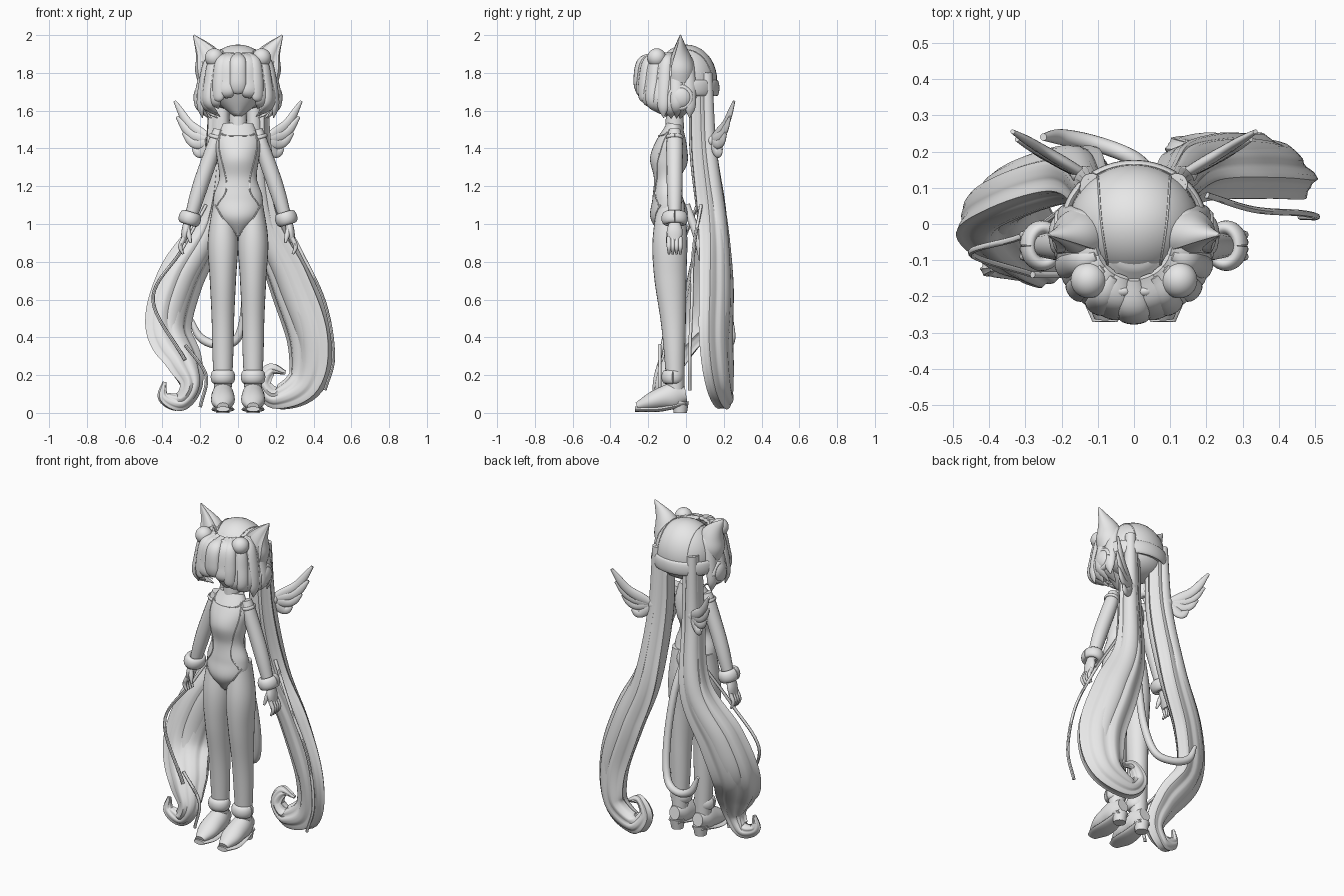
import bpy
import bmesh
from math import sin, cos, pi, radians
from mathutils import Vector, Matrix
from mathutils.bvhtree import BVHTree

default_cube = bpy.data.objects.get("Cube")
if default_cube:
    bpy.data.objects.remove(default_cube, do_unlink=True)

AXIS_X, AXIS_Y, AXIS_Z = Matrix.Identity(3)

clay = bpy.data.materials.new("plain_grey")
clay.use_nodes = True
clay.diffuse_color = (.8, .8, .8, 1)
clay.node_tree.nodes["Principled BSDF"].inputs["Base Color"].default_value = clay.diffuse_color


def finish(name, bm, mirror):
    """Turn a bmesh into a smooth shaded object, optionally mirrored in x."""
    bmesh.ops.recalc_face_normals(bm, faces=bm.faces)
    mesh = bpy.data.meshes.new(name)
    bm.to_mesh(mesh)
    bm.free()
    mesh.materials.append(clay)
    mesh.shade_smooth()
    mesh.set_sharp_from_angle(angle=radians(45))
    obj = bpy.data.objects.new(name, mesh)
    bpy.context.scene.collection.objects.link(obj)
    if mirror:
        obj.modifiers.new("mirror", 'MIRROR').use_mirror_merge = False
    return obj


def along(values, t):
    """Value of a smooth curve through evenly spaced numbers or vectors."""
    last = len(values) - 1
    i = min(int(t * last), last - 1)
    f = t * last - i
    b, c = values[i], values[i + 1]
    a = values[i - 1] if i else b * 2 - c
    d = values[i + 2] if i + 2 <= last else c * 2 - b
    bend, ease = a * 2 - b * 5 + c * 4 - d, b * 3 - a - c * 3 + d
    return b + ((c - a) * f + bend * f * f + ease * f * f * f) / 2


def tube(name, path, width, depth=None, ref=AXIS_Y, sides=16, rings=28, shape=None, mirror=False):
    """Loft ellipses along a path; width and depth are profiles from start to end."""
    bm = bmesh.new()
    path = [Vector(p) for p in path]
    depth = depth or width
    centres = [along(path, i / rings) for i in range(rings + 1)]
    loops = []
    for i, centre in enumerate(centres):
        tangent = (centres[min(i + 1, rings)] - centres[max(i - 1, 0)]).normalized()
        up = (ref - tangent * ref.dot(tangent)).normalized()
        across = up.cross(tangent) * along(width, i / rings)
        up *= along(depth, i / rings)
        loop = []
        for k in range(sides):
            turn = 2 * pi * k / sides
            swell = shape(turn) if shape else 1
            loop.append(bm.verts.new(centre + (across * cos(turn) + up * sin(turn)) * swell))
        loops.append(loop)
    for lower, upper in zip(loops, loops[1:]):
        for k in range(sides):
            bm.faces.new((lower[k - 1], lower[k], upper[k], upper[k - 1]))
    bm.faces.new(loops[0])
    bm.faces.new(loops[-1])
    return finish(name, bm, mirror)


def ball(name, centre, size, mirror=False, cut=None):
    """Ellipsoid, optionally cut off below a height."""
    bm = bmesh.new()
    place = Matrix.Translation(centre) @ Matrix.Diagonal((*size, 1))
    bmesh.ops.create_uvsphere(bm, u_segments=32, v_segments=20, radius=1, matrix=place)
    if cut:
        geom = bm.verts[:] + bm.edges[:] + bm.faces[:]
        bmesh.ops.bisect_plane(bm, geom=geom, plane_co=AXIS_Z * cut, plane_no=AXIS_Z, clear_inner=True)
        bmesh.ops.holes_fill(bm, edges=[e for e in bm.edges if e.is_boundary])
    return finish(name, bm, mirror)


def hoop(name, centre, u, v, thickness, height, arc=2 * pi, mirror=False):
    """Band round the ellipse with half axes u and v."""
    turns = [arc * i / 16 for i in range(17)]
    path = [Vector(centre) + u * cos(t) + v * sin(t) for t in turns]
    tube(name, path, (thickness, thickness), (height, height), u.cross(v).normalized(), rings=32, mirror=mirror)


def seam(name, target, points, direction, mirror=False):
    """Fine raised piping projected on a part; points lie across the direction."""
    tree = BVHTree.FromPolygons([v.co for v in target.data.vertices],
                                [p.vertices for p in target.data.polygons])
    points = [Vector(p) - direction * 3 for p in points]
    hits = [tree.ray_cast(along(points, i / 24), direction)[0] for i in range(25)]
    path = [hit for hit in hits if hit]
    if len(path) > 2:
        tube(name, path, (.004, .004), ref=direction, sides=6, mirror=mirror)


# Torso with a leotard that tapers to a point between the thighs
torso = tube("bodysuit", [(0, -.06, 1.53), (0, -.1, 1.24), (0, -.08, .94)],
             (.08, .12, .11, .1, .13, .12, .02), (.04, .08, .1, .07, .08, .1, .05), sides=32, rings=48)
tube("neck", [(0, -.06, 1.6), (0, -.06, 1.5)], (.045, .05))
seam("side_seam", torso, [(.09, 0, 1.5), (.1, 0, 1.4), (.06, 0, 1.2), (.11, 0, 1.1)], AXIS_Y, mirror=True)
seam("neckline", torso, [(-.09, 0, 1.5), (-.07, 0, 1.47), (.07, 0, 1.47), (.09, 0, 1.5)], AXIS_Y)
seam("leg_line", torso, [(.12, 0, 1.1), (.06, 0, 1), (.01, 0, .95)], AXIS_Y, mirror=True)

# Legs, ankle cuffs and heeled shoes
leg_x = .08
tube("leg", [(leg_x, -.08, 1.12), (leg_x, -.085, .78), (leg_x, -.065, .44), (leg_x, -.055, .1)],
     (.05, .08, .07, .06, .055, .045), (.07, .092, .085, .068, .055, .045), sides=24, rings=36, mirror=True)
hoop("ankle_cuff", (leg_x, -.07, .19), AXIS_X * .045, AXIS_Y * .04, .02, .036, mirror=True)
tube("shoe", [(leg_x, 0, .1), (leg_x, -.12, .08), (leg_x, -.26, .035)],
     (.035, .056, .062, .06, .03), (.04, .07, .06, .045, .02), AXIS_Z, sides=24, mirror=True)
tube("sole", [(leg_x, 0, .05), (leg_x, -.14, .02), (leg_x, -.27, .02)],
     (.04, .05, .06, .06, .035), (.014, .014), AXIS_Z, mirror=True)
tube("heel", [(leg_x, -.03, .06), (leg_x, -.03, 0)], (.045, .035), mirror=True)

# Arms, wrist cuffs and hands
arm_y = -.06
arm_across = Vector((1, 0, .3)).normalized()
tube("arm", [(.1, arm_y, 1.5), (.13, arm_y, 1.4), (.2, arm_y, 1.2), (.26, arm_y, 1)],
     (.03, .038, .042, .04, .03), (.03, .043, .043, .04, .03), mirror=True)
hoop("sleeve_band", (.115, arm_y, 1.46), arm_across * .036, AXIS_Y * .04, .006, .01, mirror=True)
hoop("wrist_cuff", (.255, arm_y, 1.03), arm_across * .04, AXIS_Y * .05, .02, .035, mirror=True)
tube("palm", [(.265, arm_y, 1.02), (.29, arm_y, .9)], (.02, .022, .012), (.025, .042, .03), mirror=True)
for step in (-1.5, -.5, .5, 1.5):
    finger_y = arm_y + step * .02
    tube("finger", [(.285, finger_y, .93), (.305, finger_y, .88), (.29, finger_y, .84)],
         (.012, .012, .006), sides=8, mirror=True)
tube("thumb", [(.27, -.08, .98), (.25, -.1, .9)], (.014, .014, .006), sides=8, mirror=True)

# Head and the cap over the hair
tube("face", [(0, -.06, 1.9), (0, -.06, 1.74), (0, -.1, 1.57)],
     (.06, .15, .17, .16, .1, .02), (.06, .14, .16, .15, .1, .03), sides=32)
cap = ball("cap", (0, 0, 1.76), (.18, .165, .19), cut=1.69)
ball("back_hair", (0, .01, 1.7), (.165, .13, .1))
seam("cap_seam", cap, [(.07, -.13, 0), (.09, 0, 0), (.1, .13, 0)], -AXIS_Z, mirror=True)
seam("cap_brow_seam", cap, [(-.12, -.1, 0), (0, -.14, 0), (.12, -.1, 0)], -AXIS_Z)
hoop("back_strap", (0, 0, 1.72), AXIS_X * .19, AXIS_Y * .165, .012, .042, arc=pi)


# Broad triangular cat ears with a dished front
def dished(turn):
    return .7 if abs(turn - 1.5 * pi) < .9 else 1


tube("cat_ear", [(.13, -.035, 1.77), (.163, -.035, 1.89), (.235, -.03, 2)],
     (.085, .085, .066, .036, .004), (.08, .08, .06, .03, .004), sides=32, shape=dished, mirror=True)

# Headphones, pompoms and bow
ball("earphone", (.2, -.03, 1.67), (.036, .06, .06), mirror=True)
hoop("earphone_rim", (.2, -.03, 1.67), AXIS_Y * .056, AXIS_Z * .056, .014, .02, mirror=True)
ball("pompom", (.125, -.155, 1.88), (.05, .05, .05), mirror=True)
ball("bow_loop", (.03, -.185, 1.885), (.024, .016, .018), mirror=True)
ball("bow_knot", (0, -.195, 1.885), (.014, .014, .014))


# Locks of hair round the face, longer and fuller low down toward the sides
def lock(angle, half_width, flip, lift):
    turn = radians(angle)
    out = Vector((sin(turn), -cos(turn), 0))
    tip = 1.56 + .15 * cos(turn) ** 4
    side = abs(sin(turn))
    crown = AXIS_Y * -.05 + out * lift
    path = [crown + out * reach + AXIS_Z * height for reach, height in (
        (.1, 1.9), (.18 - .03 * side, 1.86), (.2 - .02 * side, 1.76), (.19 + .01 * side, (1.7 + tip) / 2),
        (.16 + flip, tip))]
    profile = [half_width * f for f in (.4, .9, 1, 1, .8, .06)]
    tube("hair_lock", path, profile, (.01, .024, .024, .02, .003), out, mirror=angle != 0)


for i in range(5):
    lock(20 + 20 * i, .052, 0 if i % 2 else -.05, 0)
    lock(30 + 20 * i, .036, -.03 if i % 2 else .03, .01)
lock(0, .045, .02, .004)


# Long twin tails, each a ridged sweep ending in a curl, its outer edge turned forward
def ridged(turn):
    return 1 + .08 * cos(7 * turn) + .04 * cos(12 * turn)


def twin_tail(name, side, sweep, curl_centre, start):
    path = [Vector(p) for p in [(side * .1, .08, 1.8), (side * .11, .09, 1.4), (side * .16, .14, 1)] + sweep]
    for k in range(4):
        turn = radians(start - 75 * k)
        path.append(Vector(curl_centre) + (AXIS_X * cos(turn) + AXIS_Z * sin(turn)) * (.09 - .01 * k))
    facing = AXIS_Y + AXIS_X * side * .6
    tube(name, path, (.05, .07, .125, .12, .06, .04, .01), (.05, .07, .07, .06, .05, .03, .01),
         facing, sides=42, rings=72, shape=ridged)
    # Overlapping strands on the front and back of the sweep
    for face in (-1, 1):
        tube("tail_strand", [p + facing * face * .03 for p in path[:6]], (.03, .045, .06, .06, .004),
             (.03, .045, .045, .035, .004), facing, rings=40)


twin_tail("left_twin_tail", 1, [(.28, .16, .7), (.38, .16, .4), (.36, .18, .17)], (.21, .2, .17), -90)
twin_tail("right_twin_tail", -1, [(-.31, .1, .7), (-.37, .04, .45), (-.29, -.07, .27)], (-.34, -.12, .13), 10)

# Loose thin strands
for path in ([(.2, .08, 1.1), (.33, .04, .86), (.46, .03, .58), (.505, .02, .3), (.46, .02, .12)],
             [(-.17, .06, 1.1), (-.3, -.03, .86), (-.45, -.08, .6), (-.28, -.14, .28)],
             [(-.28, -.14, .36), (-.17, -.14, .2), (-.2, -.14, .03)]):
    tube("loose_strand", path, (.009, .009), sides=8)

# Small wings whose round feathers fan from a common root
root = Vector((.135, .135, 1.44))
top_tip, low_tip = Vector((.335, .255, 1.65)), Vector((.24, .19, 1.4))
for i in range(4):
    tip = top_tip.lerp(low_tip, i / 3) + AXIS_X * (.02 if 0 < i < 3 else 0)
    sag = root.lerp(tip, .6) - AXIS_Z * .04
    tube("wing_feather", [root, sag, tip], (.02, .03, .026, .021, .008), (.014, .016, .014, .012, .006),
         AXIS_Y * 2 - AXIS_X, mirror=True)
ball("wing_root", root, (.04, .025, .035), mirror=True)

# Curving cat tail
tube("cat_tail", [(0, 0, 1.1), (.03, .07, .9), (.04, .13, .6), (0, .18, .4), (-.1, .22, .36),
                  (-.2, .24, .4), (-.25, .24, .5)], (.022, .022, .022, .022, .022, .022, .01), rings=48)
